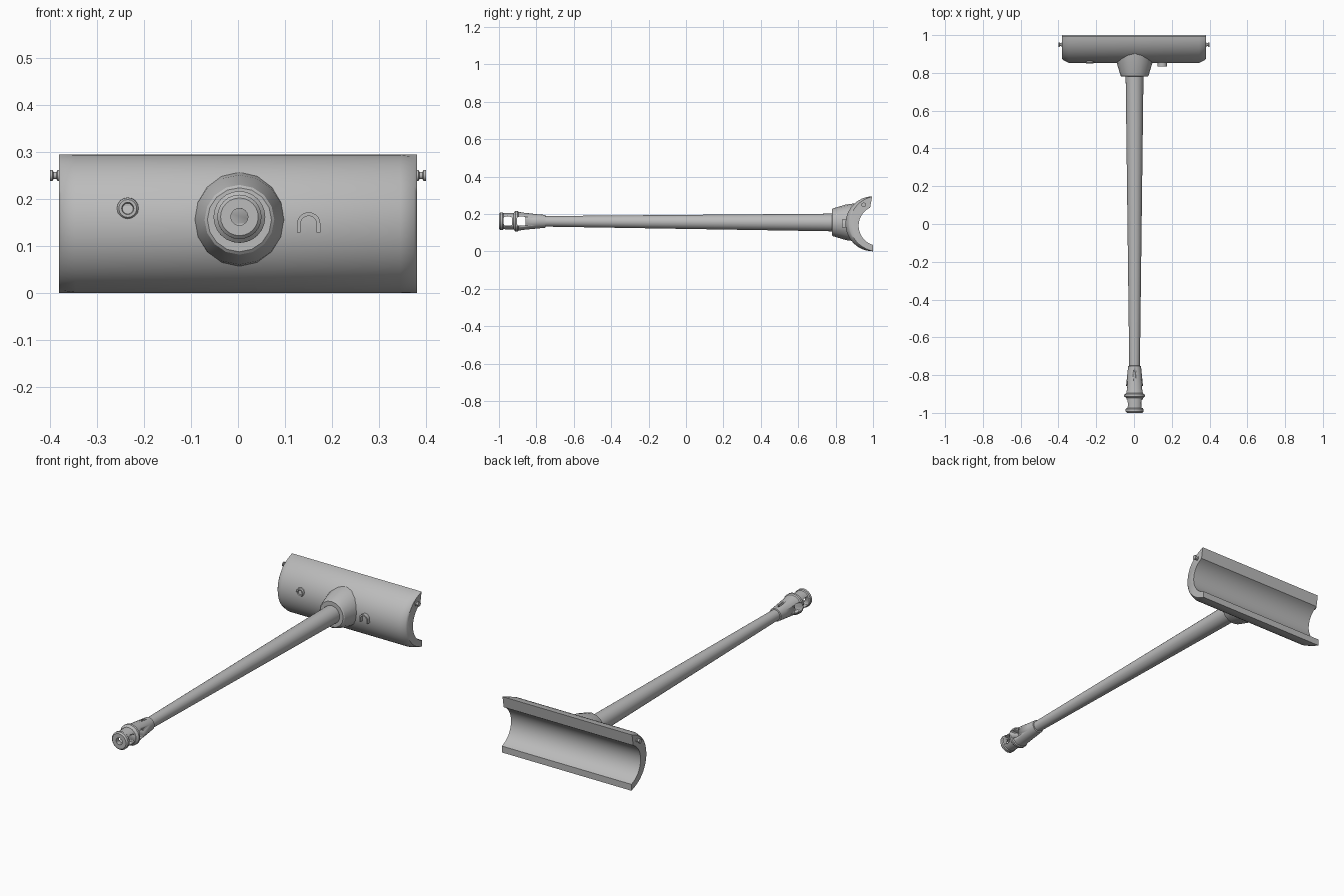
import bpy, bmesh, math
from mathutils import Vector

if "Cube" in bpy.data.objects:
    bpy.data.objects.remove(bpy.data.objects["Cube"])

steel = bpy.data.materials.new("grey_steel")
steel.diffuse_color = (0.5, 0.5, 0.5, 1)
steel.use_nodes = True
steel.node_tree.nodes["Principled BSDF"].inputs["Base Color"].default_value = steel.diffuse_color


def finish(name, bm, angle=35):
    bmesh.ops.recalc_face_normals(bm, faces=bm.faces)
    me = bpy.data.meshes.new(name)
    bm.to_mesh(me)
    bm.free()
    me.materials.append(steel)
    ob = bpy.data.objects.new(name, me)
    bpy.context.collection.objects.link(ob)
    bpy.ops.object.select_all(action='DESELECT')
    ob.select_set(True)
    bpy.context.view_layer.objects.active = ob
    bpy.ops.object.shade_smooth_by_angle(angle=math.radians(angle))
    return ob


def loft(name, rings, angle=35, closed=False):
    """Skin a list of point rings; cap the ends, or join last to first."""
    bm = bmesh.new()
    vr = [[bm.verts.new(p) for p in ring] for ring in rings]
    n = len(vr[0])
    pairs = list(zip(vr, vr[1:])) + ([(vr[-1], vr[0])] if closed else [])
    for a, b in pairs:
        for i in range(n):
            j = (i + 1) % n
            bm.faces.new((a[i], a[j], b[j], b[i]))
    if not closed:
        bm.faces.new(vr[0])
        bm.faces.new(vr[-1])
    return finish(name, bm, angle)


def axis_z(y):
    # the gun axis rises slightly towards the muzzle
    return 0.155 + 0.004 * (0.8 - y)


def turned(name, profile, x=0.003, z=None, segs=24, axis='y', angle=35, closed=False):
    """Turn (position, radius) pairs about the y axis, or the x axis when asked."""
    rings = []
    for p, r in profile:
        ring = []
        for i in range(segs):
            t = 2 * math.pi * i / segs
            c, s = r * math.cos(t), r * math.sin(t)
            if axis == 'y':
                ring.append((x + c, p, (axis_z(p) if z is None else z) + s))
            else:
                ring.append((p, x + c, z + s))
        rings.append(ring)
    return loft(name, rings, angle, closed)


def cut(target, boxes):
    """Cut boxes, given as (centre, size), out of a part."""
    bm = bmesh.new()
    for c, s in boxes:
        vs = bmesh.ops.create_cube(bm, size=1)['verts']
        for v in vs:
            v.co = Vector(c) + Vector(v.co[k] * s[k] for k in range(3))
        edges = {e for v in vs for e in v.link_edges
                 if abs(e.verts[0].co.x - e.verts[1].co.x) > 1e-4}
        bmesh.ops.bevel(bm, geom=list(edges), offset=min(s) * 0.2, segments=2,
                        affect='EDGES', profile=0.5)
    tool = finish(target.name + "_cutter", bm)
    tool.hide_render = True
    tool.hide_viewport = True
    mod = target.modifiers.new("openings", 'BOOLEAN')
    mod.object = tool
    mod.operation = 'DIFFERENCE'
    mod.solver = 'EXACT'


# Curved mantlet shield: crescent section, front edge pulled in at both ends
def crescent(x, pull):
    pts = []
    for i in range(25):
        t = math.radians(92 + 178 * i / 24)
        # most pull on the lower front, none at the two tips
        r = 0.147 - pull * math.sin(math.pi * i / 24) ** 0.7
        pts.append((x, 1.0 + r * math.cos(t), 0.148 + r * math.sin(t)))
    for i in range(21):
        t = math.radians(254 - 139 * i / 20)
        pts.append((x, 1.03 + 0.107 * math.cos(t), 0.138 + 0.107 * math.sin(t)))
    return pts


loft("mantlet_shield", [crescent(x, p) for x, p in
     ((-0.38, 0.022), (-0.374, 0.014), (-0.345, 0), (0.345, 0), (0.374, 0.014), (0.38, 0.022))], 40)

# Flared collar at the barrel root
turned("barrel_collar", [(0.78, 0.050), (0.78, 0.068), (0.785, 0.074), (0.855, 0.095), (0.91, 0.102)],
       z=0.156, segs=16, angle=28)

# Tapered barrel with a short sleeve at the root
turned("barrel", [(0.87, 0.047), (0.77, 0.047), (-0.77, 0.028)])

# Muzzle brake with a recessed bore and side ports
muzzle = turned("muzzle_brake", [
    (-0.75, 0.027), (-0.752, 0.034), (-0.79, 0.038), (-0.87, 0.046), (-0.895, 0.050),
    (-0.90, 0.055), (-0.912, 0.055), (-0.922, 0.044), (-0.975, 0.043), (-0.98, 0.047),
    (-0.993, 0.047), (-1.0, 0.040), (-1.0, 0.018), (-0.96, 0.018)])
zm = axis_z(-0.93)
cut(muzzle, [((0.003, -0.952, zm), (0.2, 0.046, 0.048)),
             ((0.003, -0.88, zm), (0.2, 0.046, 0.048)),
             ((0.003, -0.80, zm + 0.041), (0.012, 0.035, 0.018))])

# Trunnion pins on both ends
for side, s in (("left", -1), ("right", 1)):
    turned("trunnion_pin_" + side, [(s * 0.36, 0.012), (s * 0.383, 0.012), (s * 0.385, 0.008),
           (s * 0.392, 0.008), (s * 0.394, 0.012), (s * 0.399, 0.012)],
           x=0.95, z=0.25, segs=14, axis='x')

# Machine gun port: raised ring with a sunken centre
turned("gun_port", [(0.89, 0.024), (0.855, 0.023), (0.850, 0.019), (0.850, 0.013),
       (0.858, 0.011), (0.858, 0.006)], x=-0.234, z=0.18, segs=16)

# Sight hood: an upside-down U standing out of the shield
arch = [(-1, -0.018)] + [(math.cos(math.pi * (1 - i / 10)), 0) for i in range(11)] + [(1, -0.018)]
rings = []
for k, (cx, drop) in enumerate(arch):
    up = 0 if drop else math.sin(math.pi * (k - 1) / 10)
    rings.append([(0.15 + cx * r, y, 0.147 + drop + up * r)
                  for r, y in ((0.017, 0.835), (0.025, 0.835), (0.025, 0.875), (0.017, 0.875))])
loft("sight_hood", rings)
